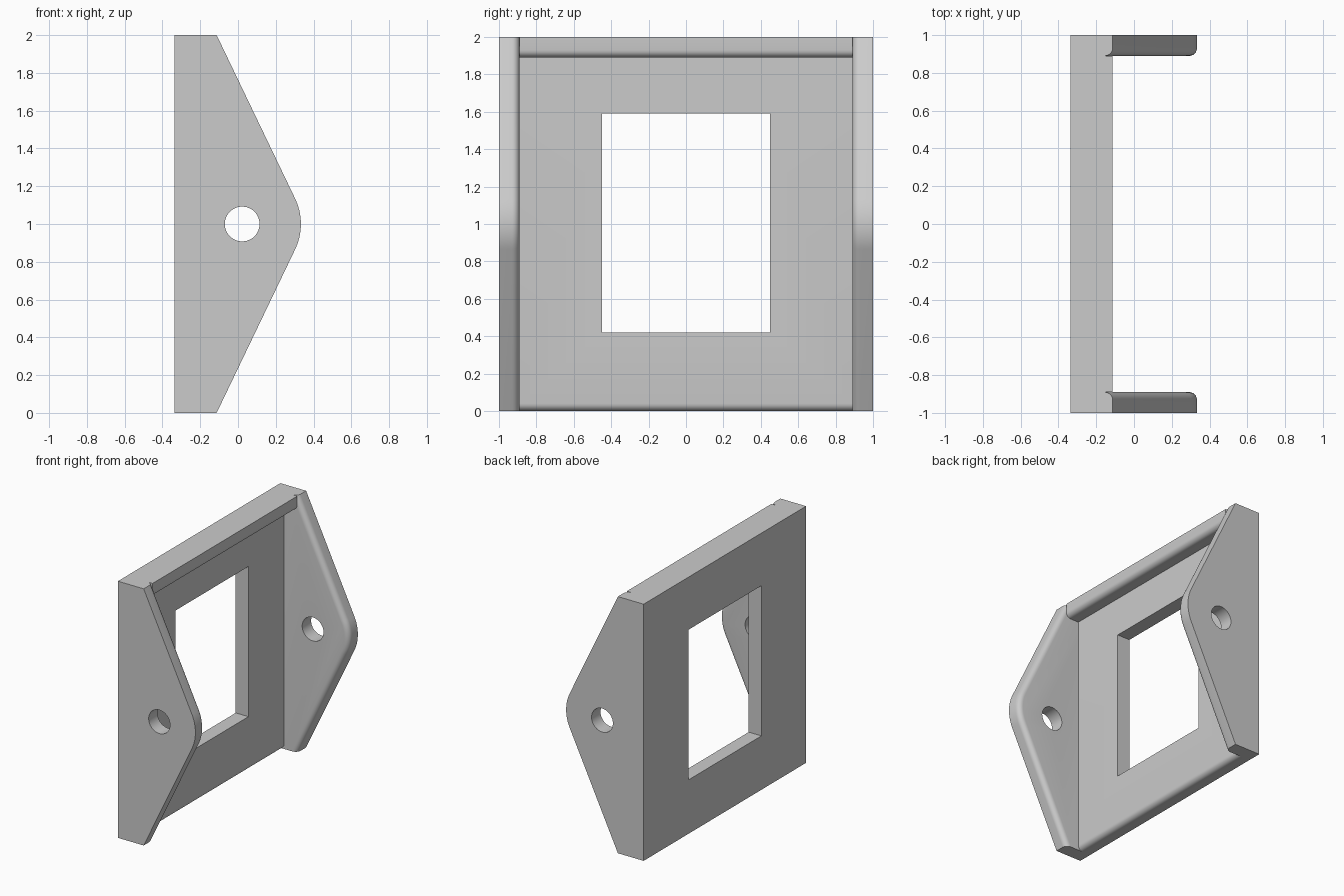
import bpy, bmesh, math

if "Cube" in bpy.data.objects:
    bpy.data.objects.remove(bpy.data.objects["Cube"])

grey = bpy.data.materials.new("light grey")
grey.diffuse_color = (0.6, 0.6, 0.6, 1)
grey.use_nodes = True
grey.node_tree.nodes["Principled BSDF"].inputs["Base Color"].default_value = grey.diffuse_color

BACK, FACE, LIP = -0.335, -0.225, -0.113   # panel back, panel face, lip front
INNER = 0.89                               # inner side of the flanges
ROUND = 0.04                               # edge rounding
HX, HZ, NOSE = 0.022, 1.0, 0.311           # hole centre and flange nose radius


def loft(name, rings):
    """Solid skinned through equal-length closed rings, capped at both ends."""
    bm = bmesh.new()
    loops = [[bm.verts.new(p) for p in ring] for ring in rings]
    n = len(loops[0])
    for a, b in zip(loops, loops[1:]):
        for i in range(n):
            j = (i + 1) % n
            bm.faces.new((a[i], a[j], b[j], b[i]))
    bm.faces.new(loops[0])
    bm.faces.new(loops[-1])
    bmesh.ops.recalc_face_normals(bm, faces=bm.faces)
    mesh = bpy.data.meshes.new(name)
    bm.to_mesh(mesh)
    bm.free()
    mesh.materials.append(grey)
    ob = bpy.data.objects.new(name, mesh)
    bpy.context.collection.objects.link(ob)
    return ob


def cut(ob, cutter):
    """Subtract the cutter, then discard it and shade the result."""
    mod = ob.modifiers.new("cut", 'BOOLEAN')
    mod.operation = 'DIFFERENCE'
    mod.solver = 'EXACT'
    mod.object = cutter
    bpy.ops.object.select_all(action='DESELECT')
    bpy.context.view_layer.objects.active = ob
    ob.select_set(True)
    bpy.ops.object.modifier_apply(modifier=mod.name)
    bpy.data.objects.remove(cutter)
    bpy.ops.object.shade_smooth_by_angle(angle=math.radians(30))


def quarter(cx, cz, start, steps=6):
    """Quarter arc of the edge rounding, in the xz plane."""
    return [(cx + ROUND * math.cos(math.radians(start + 90 * k / steps)),
             cz + ROUND * math.sin(math.radians(start + 90 * k / steps)))
            for k in range(steps + 1)]


# Back panel with rounded bottom edge and top lip
profile = [(BACK, 0)] + quarter(FACE - ROUND, ROUND, -90)
profile += [(FACE, 2 - 0.11)]
profile += quarter(LIP - ROUND, 2 - 0.11 + ROUND, -90)
profile += [(LIP, 2), (BACK, 2)]
panel = loft("back_panel", [[(x, y, z) for x, z in profile] for y in (-INNER, INNER)])

# Window opening
window = loft("window_cutter", [[(x, -0.45, 0.42), (x, 0.45, 0.42),
                                 (x, 0.45, 1.59), (x, -0.45, 1.59)] for x in (-0.5, 0)])
cut(panel, window)

# Side flanges: tapered plates with round nose and rounded inner rim
dx, dz = LIP - HX, 2 - HZ
tangent = math.atan2(dz, dx) - math.acos(NOSE / math.hypot(dx, dz))


def outline(y, inset):
    edge = LIP - inset / math.cos(tangent)
    pts = [(BACK, y, 0), (edge, y, 0)]
    for k in range(17):
        a = tangent * (k / 8 - 1)
        pts.append((HX + (NOSE - inset) * math.cos(a), y, HZ + (NOSE - inset) * math.sin(a)))
    return pts + [(edge, y, 2), (BACK, y, 2)]


for side, name in ((-1, "front_flange"), (1, "rear_flange")):
    rings = [outline(side, 0)]
    for k in range(7):
        a = math.radians(15 * k)
        rings.append(outline(side * (INNER + ROUND * (1 - math.sin(a))),
                             ROUND * (1 - math.cos(a))))
    flange = loft(name, rings)
    # Round pin hole
    circle = [(HX + 0.092 * math.cos(math.tau * i / 48), HZ + 0.092 * math.sin(math.tau * i / 48))
              for i in range(48)]
    pin = loft("hole_cutter", [[(x, side * y, z) for x, z in circle] for y in (0.8, 1.1)])
    cut(flange, pin)
